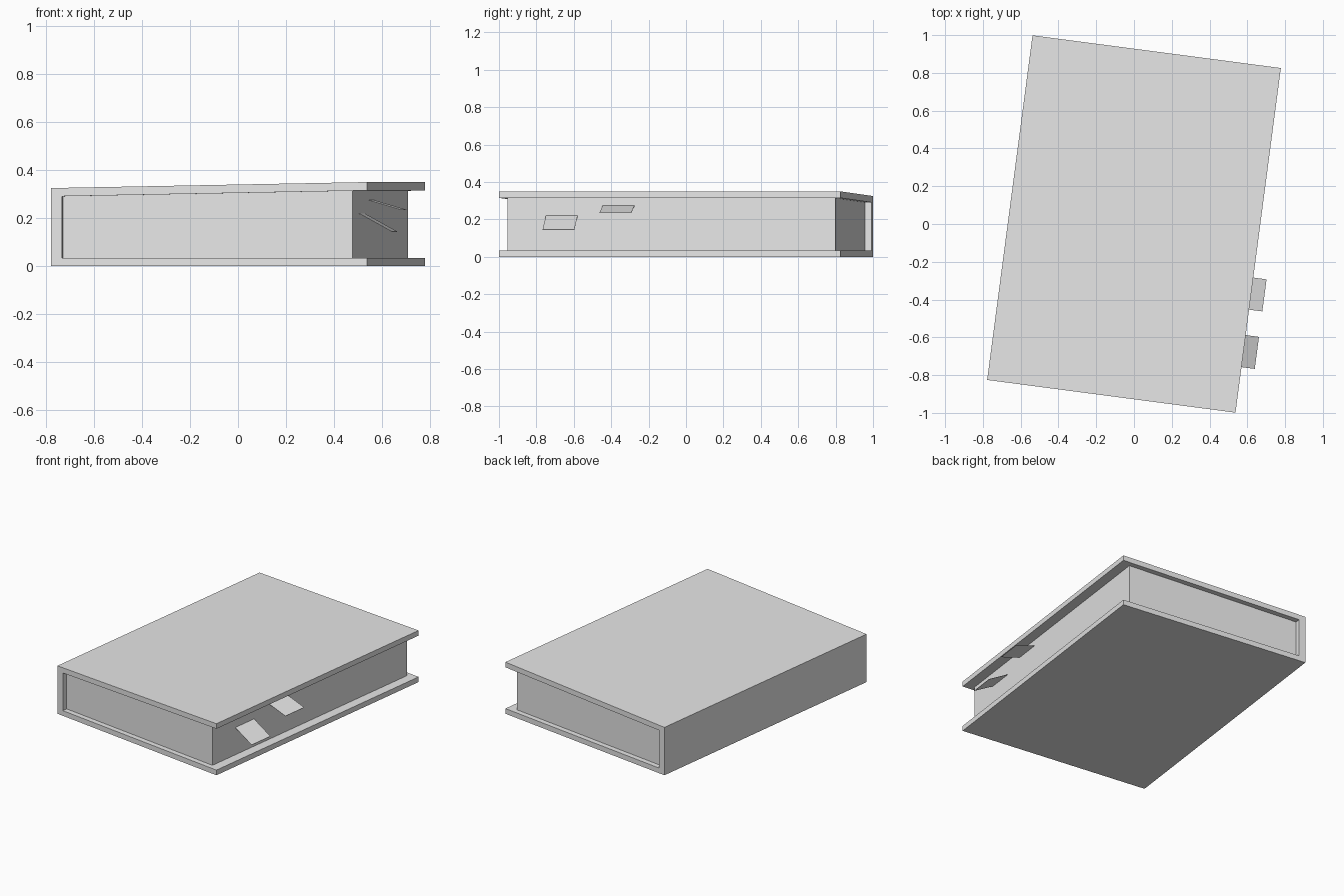
import bpy, bmesh, math

cube = bpy.data.objects.get("Cube")
if cube:
    bpy.data.objects.remove(cube, do_unlink=True)

grey = bpy.data.materials.new("light grey")
grey.use_nodes = True
grey.diffuse_color = (0.8, 0.8, 0.8, 1)
grey.node_tree.nodes["Principled BSDF"].inputs["Base Color"].default_value = (0.8, 0.8, 0.8, 1)

TURN = math.radians(-7.5)
HALF_W, HALF_L = 0.663, 0.92      # half width and half length of the cover
BOARD, SPINE = 0.035, 0.045       # board and spine thickness


def top(x):
    """Height of the slightly sloping front board."""
    return 0.325 + 0.025 * (x + HALF_W) / (2 * HALF_W)


def prism(name, profile, y0, y1):
    """Extrude an x-z profile along the book's length."""
    bm = bmesh.new()
    face = bm.faces.new([bm.verts.new((x, y0, z)) for x, z in profile])
    ext = bmesh.ops.extrude_face_region(bm, geom=[face])
    moved = [v for v in ext["geom"] if isinstance(v, bmesh.types.BMVert)]
    bmesh.ops.translate(bm, verts=moved, vec=(0, y1 - y0, 0))
    bmesh.ops.recalc_face_normals(bm, faces=bm.faces)
    mesh = bpy.data.meshes.new(name)
    bm.to_mesh(mesh)
    bm.free()
    mesh.materials.append(grey)
    obj = bpy.data.objects.new(name, mesh)
    obj.rotation_euler.z = TURN
    bpy.context.collection.objects.link(obj)
    return obj


# Cover: both boards and the spine in one C-shaped profile
inner = -HALF_W + SPINE
prism("book_cover", [
    (-HALF_W, 0), (HALF_W, 0), (HALF_W, BOARD), (inner, BOARD),
    (inner, top(inner) - BOARD), (HALF_W, top(HALF_W) - BOARD),
    (HALF_W, top(HALF_W)), (-HALF_W, top(-HALF_W))], -HALF_L, HALF_L)

# Page block, tucked slightly into the cover
sink = 0.015
edge = HALF_W - 0.065
back = inner - sink
prism("page_block", [
    (back, BOARD - sink), (edge, BOARD - sink),
    (edge, top(edge) - BOARD + sink), (back, top(back) - BOARD + sink)],
    -HALF_L + 0.035, HALF_L - 0.035)

# Bookmark tabs drooping from the fore edge
THIN = 0.002
for name, y, z0, z1 in (("upper_tab", -0.37, 0.275, 0.235),
                        ("lower_tab", -0.677, 0.22, 0.145)):
    tip = edge + 0.136
    prism(name, [(edge, z0 - THIN), (tip, z1 - THIN), (tip, z1), (edge, z0)],
          y, y + 0.171)
